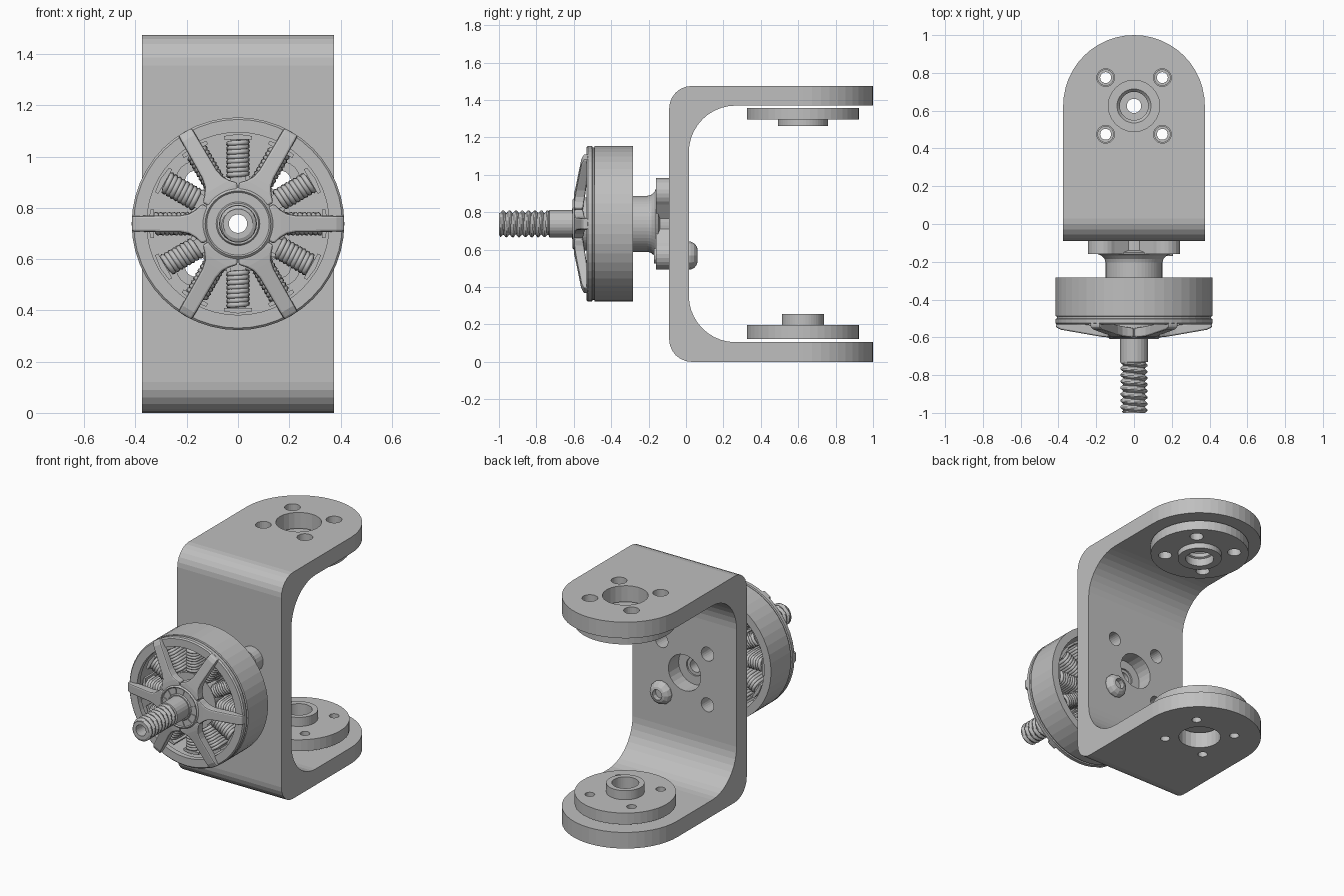
import bpy, bmesh, math
from math import sin, cos, radians, pi, tau
from mathutils import Matrix, Vector

if "Cube" in bpy.data.objects:
    bpy.data.objects.remove(bpy.data.objects["Cube"])

grey = bpy.data.materials.new("plain grey metal")
grey.use_nodes = True
grey.diffuse_color = (0.52, 0.52, 0.52, 1)
grey.node_tree.nodes["Principled BSDF"].inputs["Base Color"].default_value = (0.52, 0.52, 0.52, 1)

AXIS_Z = 0.738                 # height of the motor shaft
ARM_Y = 0.625                  # centre of the round arm ends
TURN = Matrix.Rotation(-pi / 2, 4, 'X')
MOTOR = Matrix.Translation((0, 0, AXIS_Z)) @ TURN
ARM = Matrix.Translation((0, ARM_Y, 0))
SIDE = Matrix(((0, 0, 1), (1, 0, 0), (0, 1, 0))).to_4x4()


def finish(bm, name, matrix=Matrix()):
    bmesh.ops.remove_doubles(bm, verts=bm.verts, dist=1e-5)
    bmesh.ops.transform(bm, matrix=matrix, verts=bm.verts)
    bmesh.ops.recalc_face_normals(bm, faces=bm.faces)
    mesh = bpy.data.meshes.new(name)
    bm.to_mesh(mesh)
    bm.free()
    mesh.materials.append(grey)
    ob = bpy.data.objects.new(name, mesh)
    bpy.context.collection.objects.link(ob)
    return ob


def arc(cx, cy, r, a0, a1, n):
    angles = [radians(a0 + (a1 - a0) * i / n) for i in range(n + 1)]
    return [(cx + r * cos(a), cy + r * sin(a)) for a in angles]


def circle(cx, cy, r, n=24):
    return arc(cx, cy, r, 0, 360, n)[:-1]


def prism(name, outline, a, b, matrix=Matrix()):
    bm = bmesh.new()
    low, high = [[bm.verts.new((x, y, h)) for x, y in outline] for h in (a, b)]
    bm.faces.new(low)
    bm.faces.new(high)
    for i in range(len(low)):
        bm.faces.new((low[i - 1], low[i], high[i], high[i - 1]))
    return finish(bm, name, matrix)


def lathe(name, profile, matrix, seg=48, warp=None):
    bm = bmesh.new()
    rings = []
    for i in range(seg):
        a = tau * i / seg
        rs = [warp(r, h, a) if warp else r for r, h in profile]
        rings.append([bm.verts.new((r * cos(a), r * sin(a), h)) for r, (_, h) in zip(rs, profile)])
    for i in range(seg):
        p, q = rings[i - 1], rings[i]
        for j in range(len(profile)):
            bm.faces.new((p[j - 1], p[j], q[j], q[j - 1]))
    return finish(bm, name, matrix)


def boolean(ob, cutter, operation='DIFFERENCE'):
    cutter.hide_render = True
    mod = ob.modifiers.new("cut", 'BOOLEAN')
    mod.operation, mod.solver, mod.object = operation, 'EXACT', cutter
    bpy.context.view_layer.objects.active = ob
    bpy.ops.object.modifier_apply(modifier=mod.name)
    bpy.data.objects.remove(cutter)


def drill(ob, spots, r, a, b, matrix):
    for x, y in spots:
        boolean(ob, prism("cutter", circle(x, y, r), a, b, matrix))


def square(d):
    return [(sx * d, sy * d) for sx in (-1, 1) for sy in (-1, 1)]


# U-shaped bracket with round arm ends
outline = [(1, 0), (1, 0.105)]
outline += arc(0.265, 0.355, 0.25, 270, 180, 10) + arc(0.265, 1.12, 0.25, 180, 90, 10)
outline += [(1, 1.37), (1, 1.475)]
outline += arc(0.03, 1.355, 0.12, 90, 180, 6) + arc(0.03, 0.12, 0.12, 180, 270, 6)
bracket = prism("bracket", outline, -0.375, 0.375, SIDE)
plan = [(-0.376, -1), (0.376, -1)] + arc(0, 0, 0.375, 0, 180, 24)
boolean(bracket, prism("plan_cutter", plan, -0.1, 1.6, ARM), 'INTERSECT')
for low, high, r_mid, r_bolt in ((-0.1, 0.2, 0.128, 0.029), (1.3, 1.6, 0.136, 0.047)):
    drill(bracket, [(0, 0)], r_mid, low, high, ARM)
    drill(bracket, square(0.15), r_bolt, low, high, ARM)
drill(bracket, [(0, 0)], 0.117, -0.2, 0.1, MOTOR)
drill(bracket, square(0.165), 0.045, -0.2, 0.1, MOTOR)

# Round mounting discs inside the arms
lower_disc = lathe("lower_disc", [
    (0.3, 0.122), (0.3, 0.196), (0.113, 0.196), (0.113, 0.255), (0.08, 0.255),
    (0.08, 0.15), (0.038, 0.15), (0.038, 0.135), (0.08, 0.135), (0.08, 0.122)], ARM)
upper_disc = lathe("upper_disc", [
    (0.3, 1.357), (0.3, 1.295), (0.134, 1.295), (0.134, 1.26), (0.086, 1.26),
    (0.086, 1.31), (0.075, 1.315), (0.075, 1.34), (0.09, 1.357)], ARM)
drill(lower_disc, square(0.15), 0.029, 0.05, 0.3, ARM)
drill(upper_disc, square(0.15), 0.041, 1.2, 1.4, ARM)

# Four-lobed motor base
lobes = []
for k in range(4):
    a = 45 + 90 * k
    cx, cy = 0.233 * cos(radians(a)), 0.233 * sin(radians(a))
    lobes += arc(cx, cy, 0.08, a - 95, a + 95, 12)
    lobes += arc(0, 0, 0.165, a + 35, a + 55, 3)
base = prism("motor_base", lobes, -0.16, -0.09, MOTOR)
drill(base, square(0.165), 0.042, -0.3, 0, MOTOR)
drill(base, [(0, 0)], 0.06, -0.3, 0, MOTOR)
lathe("motor_neck", [
    (0.15, -0.31), (0.15, -0.205), (0.156, -0.185), (0.172, -0.168), (0.19, -0.16),
    (0.19, -0.15), (0.07, -0.1), (0.04, -0.1), (0.04, -0.31)], MOTOR)

# Bracket screw with dome head
lathe("bracket_screw", [
    (0, 0.03), (0.034, 0.03), (0.034, 0.062), (0.05, 0.057), (0.066, 0.044), (0.075, 0.025),
    (0.075, 0.015), (0.042, 0.015), (0.042, -0.17), (0, -0.17)],
    Matrix.Translation((0.165, 0, 0.568)) @ TURN, 12)

# Motor bell and magnet ring
lathe("motor_bell", [
    (0.415, -0.283), (0.415, -0.488), (0.407, -0.491), (0.407, -0.499), (0.415, -0.502),
    (0.415, -0.525), (0.407, -0.533), (0.356, -0.533), (0.356, -0.5), (0.365, -0.49),
    (0.365, -0.283)], MOTOR)

# Six bell spokes: radius, half width, front and back
stations = [(0.09, 0.05, -0.6, -0.55), (0.14, 0.078, -0.6, -0.55), (0.165, 0.055, -0.598, -0.545),
            (0.19, 0.04, -0.594, -0.54), (0.225, 0.033, -0.588, -0.535),
            (0.385, 0.031, -0.56, -0.515), (0.414, 0.03, -0.546, -0.515)]
for k in range(6):
    bm = bmesh.new()
    loops = [[bm.verts.new(p) for p in ((r, -w, f), (r, w, f), (r, w, b), (r, -w, b))]
             for r, w, f, b in stations]
    for p, q in zip(loops, loops[1:]):
        for i in range(4):
            bm.faces.new((p[i - 1], p[i], q[i], q[i - 1]))
    bm.faces.new(loops[0])
    bm.faces.new(loops[-1])
    spoke = finish(bm, f"bell_spoke_{k + 1}", MOTOR @ Matrix.Rotation(k * pi / 3, 4, 'Z'))
    bevel = spoke.modifiers.new("soft edge", 'BEVEL')
    bevel.width, bevel.segments = 0.008, 2

# Bell hub with shallow radial ribs
lathe("bell_hub", [
    (0.142, -0.53), (0.142, -0.595), (0.128, -0.608), (0.122, -0.602), (0.085, -0.602),
    (0.08, -0.61), (0.04, -0.61), (0.04, -0.53)], MOTOR)
for k in range(12):
    prism(f"hub_rib_{k + 1}", [(0.085, -0.002), (0.122, -0.007), (0.122, 0.007), (0.085, 0.002)],
          -0.607, -0.6, MOTOR @ Matrix.Rotation((k + 0.5) * pi / 6, 4, 'Z'))

# Shaft with a helical thread
PITCH = 0.034
thread_profile = [(0.036, -0.3), (0.074, -0.3), (0.074, -0.73)]
thread_profile += [(0.07, -0.733 - 0.26 * i / 56) for i in range(57)]
thread_profile += [(0.058, -1.0), (0.036, -1.0)]


def thread(r, h, a):
    if r != 0.07:
        return r
    phase = (h / PITCH + a / tau) % 1
    return 0.056 + 0.016 * min(1, 2.6 * abs(phase - 0.5))


lathe("threaded_shaft", thread_profile, MOTOR, 24, thread)

# Stator core, teeth and tooth tips
lathe("stator_core", [(0.175, -0.48), (0.175, -0.31), (0.07, -0.31), (0.07, -0.48)], MOTOR)
for k in range(12):
    spin = MOTOR @ Matrix.Rotation(k * pi / 6, 4, 'Z')
    prism(f"stator_tooth_{k + 1}", [(0.16, -0.03), (0.33, -0.03), (0.33, 0.03), (0.16, 0.03)],
          -0.475, -0.33, spin)
    prism(f"tooth_tip_{k + 1}", [(0.328, -0.055), (0.342, -0.055), (0.35, 0), (0.342, 0.055),
          (0.328, 0.055)], -0.485, -0.315, spin)

# Wire wound around each tooth
wire = bpy.data.curves.new("stator_windings", 'CURVE')
wire.dimensions, wire.bevel_depth, wire.bevel_resolution = '3D', 0.011, 1
wire.use_fill_caps = True
TURNS, STEPS = 8, 12


def squash(v):
    return math.copysign(abs(v) ** 0.5, v)


for k in range(12):
    spin = MOTOR @ Matrix.Rotation(k * pi / 6, 4, 'Z')
    spline = wire.splines.new('POLY')
    total = TURNS * STEPS
    spline.points.add(total)
    for i, point in enumerate(spline.points):
        a = tau * i / STEPS
        spot = Vector((0.18 + 0.14 * i / total, 0.036 * squash(cos(a)), -0.402 + 0.085 * squash(sin(a))))
        point.co = (*(spin @ spot), 1)
windings = bpy.data.objects.new("stator_windings", wire)
wire.materials.append(grey)
bpy.context.collection.objects.link(windings)
bpy.ops.object.select_all(action='DESELECT')
windings.select_set(True)
bpy.context.view_layer.objects.active = windings
bpy.ops.object.convert(target='MESH')
